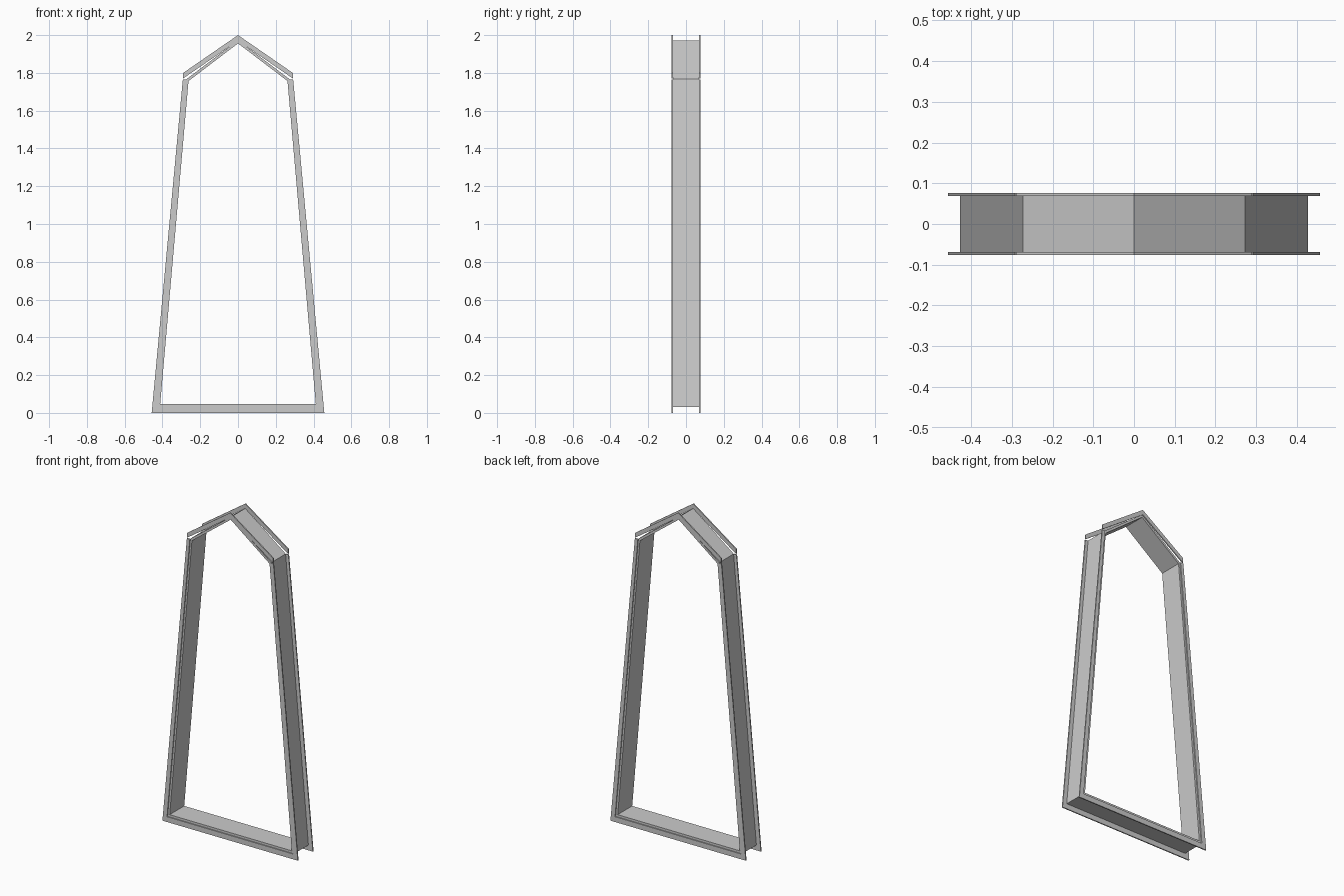
import bpy, bmesh

if "Cube" in bpy.data.objects:
    bpy.data.objects.remove(bpy.data.objects["Cube"])


def mirrored(half):
    """Open path: right half points run from x > 0 to the centre line, then mirrored."""
    return half + [(-x, z) for x, z in reversed(half) if abs(x) > 1e-6]


def strip(name, outer, inner, y0, y1, closed=False):
    """Extrude the band between two matching XZ paths from y0 to y1."""
    bm = bmesh.new()
    n = len(outer)
    o = [[bm.verts.new((x, y, z)) for x, z in outer] for y in (y0, y1)]
    i = [[bm.verts.new((x, y, z)) for x, z in inner] for y in (y0, y1)]
    for a in range(n if closed else n - 1):
        b = (a + 1) % n
        bm.faces.new((o[0][a], o[0][b], i[0][b], i[0][a]))
        bm.faces.new((o[1][a], i[1][a], i[1][b], o[1][b]))
        bm.faces.new((o[0][a], o[1][a], o[1][b], o[0][b]))
        bm.faces.new((i[0][a], i[0][b], i[1][b], i[1][a]))
    if not closed:
        for a in (0, n - 1):
            bm.faces.new((o[0][a], i[0][a], i[1][a], o[1][a]))
    bmesh.ops.recalc_face_normals(bm, faces=bm.faces)
    mesh = bpy.data.meshes.new(name)
    bm.to_mesh(mesh)
    bm.free()
    obj = bpy.data.objects.new(name, mesh)
    bpy.context.collection.objects.link(obj)
    return obj


# Inner web: closed band running around the opening
web_out = mirrored([(0.427, 0.032), (0.273, 1.767), (0, 1.972)])
web_in = mirrored([(0.412, 0.046), (0.262, 1.757), (0, 1.956)])
strip("frame_web", web_out, web_in, -0.07, 0.07, closed=True)

# Flanges: legs and sill as one U, plus a separate gable chevron, front and back
u_out = [(0.292, 1.766), (0.457, 0), (-0.457, 0), (-0.292, 1.766)]
u_in = [(0.272, 1.766), (0.426, 0.032), (-0.426, 0.032), (-0.272, 1.766)]
gable_out = mirrored([(0.290, 1.800), (0, 2.0)])
gable_in = mirrored([(0.290, 1.771), (0, 1.970)])
for side, y0, y1 in (("front", -0.076, -0.069), ("back", 0.069, 0.076)):
    strip(side + "_leg_flange", u_out, u_in, y0, y1)
    strip(side + "_gable_flange", gable_out, gable_in, y0, y1)
